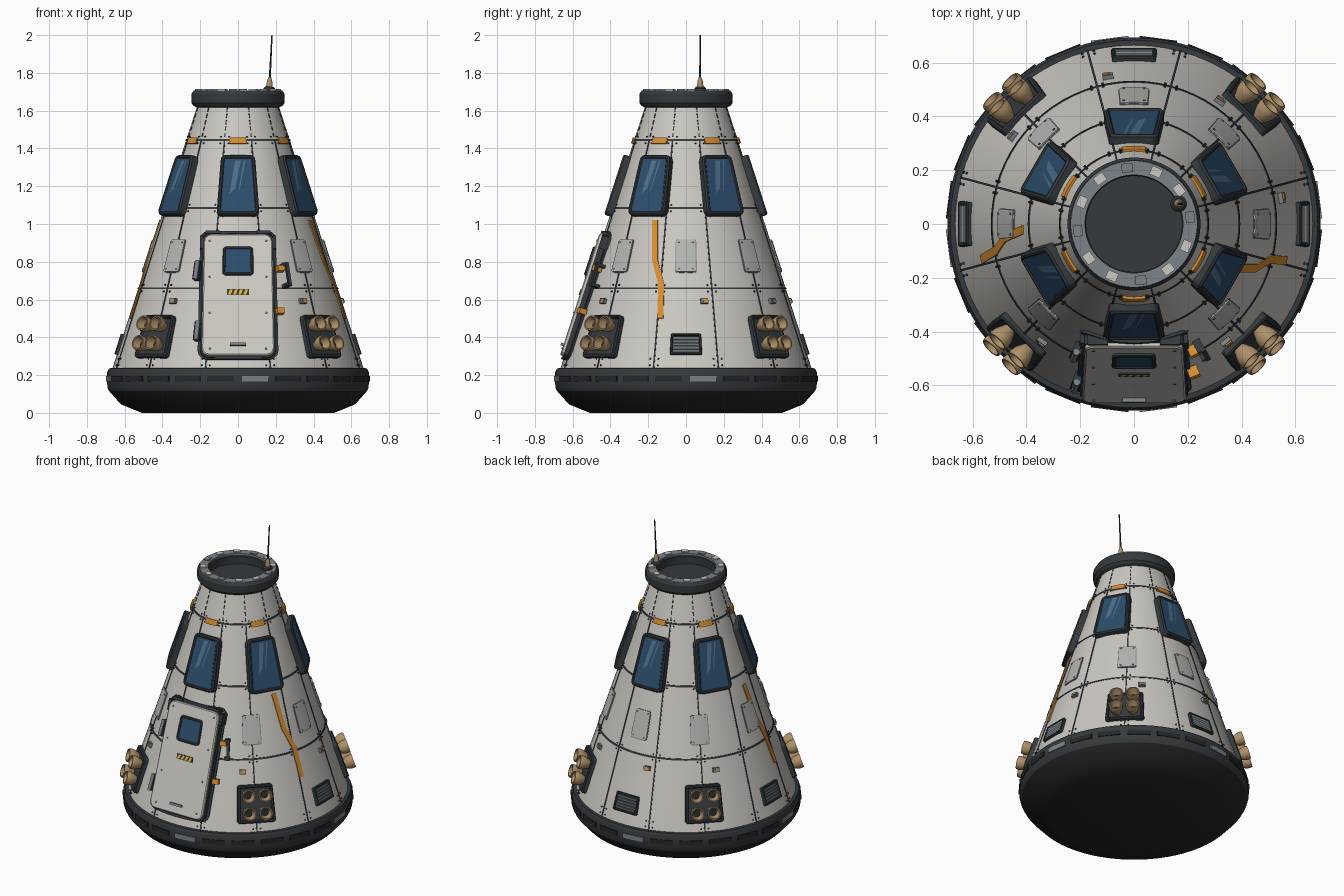
import bpy, bmesh
from math import sin, cos, radians, degrees, asin, pi
from mathutils import Vector, Matrix

if "Cube" in bpy.data.objects:
    bpy.data.objects.remove(bpy.data.objects["Cube"])

SL = 0.323                      # hull slope: radius lost per unit of height
K = (1 + SL * SL) ** 0.5
def rad_at(z): return 0.665 - (z - 0.235) * SL

def mat(name, r, g, b):
    m = bpy.data.materials.new(name)
    m.diffuse_color = (r, g, b, 1)
    m.use_nodes = True
    m.node_tree.nodes["Principled BSDF"].inputs["Base Color"].default_value = m.diffuse_color
    return m
WHITE = mat("hull_white", .60, .58, .54)
PANEL = mat("panel_grey", .46, .46, .44)
STEEL = mat("steel", .20, .23, .25)
DARK = mat("dark_trim", .035, .042, .047)
BLACK = mat("heat_shield", .018, .02, .022)
GLASS = mat("glass", .025, .075, .15)
SHINE = mat("glass_shine", .08, .16, .26)
ORANGE = mat("orange", .68, .27, .03)
YELLOW = mat("yellow", .75, .48, .04)
TAN = mat("tan", .42, .28, .14)

def make(name, verts, faces, m, smooth=False):
    me = bpy.data.meshes.new(name)
    me.from_pydata([tuple(v) for v in verts], [], faces)
    bm = bmesh.new(); bm.from_mesh(me)
    bmesh.ops.remove_doubles(bm, verts=bm.verts, dist=1e-5)
    bmesh.ops.recalc_face_normals(bm, faces=bm.faces)
    bm.to_mesh(me); bm.free()
    me.materials.append(m)
    ob = bpy.data.objects.new(name, me)
    bpy.context.collection.objects.link(ob)
    if smooth:
        bpy.ops.object.select_all(action='DESELECT')
        ob.select_set(True); bpy.context.view_layer.objects.active = ob
        bpy.ops.object.shade_smooth_by_angle(angle=radians(28))
    return ob

def frame(deg, z):
    """Matrix on the hull: x to the right, y up the slope, z outwards."""
    a = radians(deg); c, s = cos(a), sin(a); r = rad_at(z)
    return Matrix(((-s, -SL * c / K, c / K, r * c), (c, -SL * s / K, s / K, r * s),
                   (0, 1 / K, SL / K, z), (0, 0, 0, 1)))

def wrap(deg, z, u, v, h):
    """Point wrapped round the hull, h above the surface."""
    z2 = z + v / K
    return frame(deg + degrees(u / rad_at(z2)), z2) @ Vector((0, 0, h))

def bridge(rows, n, closed=True):
    return [(i * n + j, i * n + (j + 1) % n, (i + 1) * n + (j + 1) % n, (i + 1) * n + j)
            for i in range(rows - 1) for j in range(n if closed else n - 1)]

def lathe(name, prof, m, n=72, M=Matrix()):
    vs = [M @ Vector((r * cos(2 * pi * j / n), r * sin(2 * pi * j / n), z)) for r, z in prof for j in range(n)]
    return make(name, vs, bridge(len(prof), n), m, True)

def box(name, M, c, s, m):
    vs = [M @ Vector((c[0] + x * s[0] / 2, c[1] + y * s[1] / 2, c[2] + z * s[2] / 2))
          for z in (-1, 1) for x, y in ((-1, -1), (1, -1), (1, 1), (-1, 1))]
    return make(name, vs, bridge(2, 4) + [(0, 1, 2, 3), (4, 5, 6, 7)], m)

def outline(wb, wt, h, r, inset):
    """Rounded trapezoid with half widths wb (bottom) and wt (top)."""
    wb, wt, h, r = wb - inset, wt - inset, h / 2 - inset, max(r - inset, .002)
    pts = []
    for x, y, a0 in ((wb - r, -h + r, -90), (wt - r, h - r, 0), (-wt + r, h - r, 90), (-wb + r, -h + r, 180)):
        pts += [Vector((x + r * cos(radians(a0 + t)), y + r * sin(radians(a0 + t)))) for t in (0, 30, 60, 90)]
    out = []
    for i, p in enumerate(pts):          # split the long edges so they can bend
        q = pts[(i + 1) % len(pts)]
        k = 6 if i % 4 == 3 else 1
        out += [p.lerp(q, t / k) for t in range(k)]
    return out

def plate(name, deg, z, shape, layers, m, curved=False, off=(0, 0), cap=True):
    M = frame(deg, z)
    loops = [([p + Vector(off) for p in outline(*shape, i)], h) for i, h in layers]
    if curved and cap:
        l, h = loops[-1]
        loops += [([Vector(off) + (p - Vector(off)) * s for p in l], h) for s in (.66, .33)]
    n = len(loops[0][0])
    vs = [wrap(deg, z, p.x, p.y, h) if curved else M @ Vector((p.x, p.y, h)) for l, h in loops for p in l]
    fs = bridge(len(loops), n)
    if cap:
        fs.append(tuple(range(len(vs) - n, len(vs))))
    return make(name, vs, fs, m)

def strip(name, pts, w, h, m):
    """Thin raised band through (degrees, z) points on the hull."""
    vs = [wrap(a, z, u, 0, hh) for a, z in pts
          for u, hh in ((-w / 2, -.01), (-w / 2, h), (w / 2, h), (w / 2, -.01))]
    n = len(vs)
    return make(name, vs, bridge(len(pts), 4) + [(0, 1, 2, 3), (n - 4, n - 3, n - 2, n - 1)], m)

# Hull, heat shield and docking collar
lathe("hull_cone", [(rad_at(z), z) for z in (.2, .66, 1.085, 1.445, 1.64)], WHITE)
lathe("heat_shield", [(0, 0), (.508, 0), (.62, .045), (.682, .115)], BLACK)
lathe("base_band", [(.682, .115), (.692, .135), (.693, .215), (.683, .236), (.64, .238)], DARK)
for k in range(24):
    box("band_tile", Matrix.Rotation(radians(15 * k + 7.5), 4, 'Z'), (.691, 0, .18), (.01, .14, .03), STEEL if k % 6 == 0 else BLACK)
lathe("docking_collar", [(.2, 1.61), (.235, 1.625), (.247, 1.64), (.247, 1.688), (.236, 1.704), (.19, 1.704),
                         (.178, 1.69), (.178, 1.64), (0, 1.64)], DARK)
lathe("collar_ring", [(.182, 1.695), (.182, 1.708), (.234, 1.708), (.236, 1.695)], STEEL)
for k in range(12):
    box("collar_tab", Matrix.Rotation(radians(30 * k + 7), 4, 'Z'), (.21, 0, 1.708), (.034, .042, .012), STEEL if k % 3 == 0 else WHITE)

# Panel seams and rivets
for z in (.66, 1.085, 1.445):
    lathe("ring_seam", [(rad_at(z + d) + h, z + d) for d, h in ((-.005, -.005), (-.005, .003), (.005, .003), (.005, -.005))], DARK)
rv, rf = [], []
for k in range(12):
    a = 15 + 30 * k
    strip("long_seam", [(a, .235), (a, 1.445)], .008, .003, DARK)
    for d in range(5):
        strip("dashed_seam", [(a, 1.46 + d * .034), (a, 1.482 + d * .034)], .006, .003, DARK)
    for z in (.27, .66, 1.085, 1.445):
        for u, v in ((-.022, -.018), (.022, -.018), (-.022, .018), (.022, .018)):
            b = len(rv)
            for s, h in ((.0055, -.002), (.004, .005)):
                rv += [wrap(a, z, u + s * cos(t * pi / 3), v + s * sin(t * pi / 3), h) for t in range(6)]
            rf += [tuple(i + b for i in f) for f in bridge(2, 6)] + [tuple(range(b + 6, b + 12))]
make("rivets", rv, rf, DARK)

# Six windows with an orange marker above each
for k in range(6):
    a = -90 + 60 * k
    sh = (.112, .092, .335, .03)
    plate("window_frame", a, 1.2, sh, [(0, -.04), (0, .022), (.007, .03), (.015, .03), (.021, .022)], DARK)
    plate("window_glass", a, 1.2, sh, [(.018, .01), (.02, .025)], GLASS)
    M = frame(a, 1.2)
    for x, w in ((-.045, .03), (.0, .01)):
        make("window_shine", [M @ Vector((p, q, .0262)) for p, q in ((x, -.05), (x + w, -.02), (x + w + .03, .135), (x + .03, .135))],
             [(0, 1, 2, 3)], SHINE)
    plate("orange_marker", a, 1.44, (.045, .042, .034, .004), [(0, -.01), (0, .009), (.003, .011)], ORANGE, True)

# Service panels all round except behind the hatch
for a in (-45, 0, 45, 90, 135, 180, 225):
    plate("panel_edge", a, .83, (.058, .054, .185, .012), [(0, -.01), (0, .004)], STEEL, True)
    plate("service_panel", a, .83, (.055, .051, .179, .012), [(0, 0), (0, .008), (.004, .01)], PANEL, True)
    for u in (-.038, .038):
        for v in (-.074, .074):
            lathe("panel_bolt", [(.005, .008), (.005, .013), (0, .013)], STEEL, 6, frame(a, .83) @ Matrix.Translation((u, v, -.001)))

# Louvred vents
for a in (0, 90, 180):
    plate("vent_frame", a, .362, (.085, .08, .115, .008), [(0, -.03), (0, .01), (.004, .014), (.01, .014), (.012, .004)], DARK)
    for i in range(5):
        box("vent_slat", frame(a, .362) @ Matrix.Translation((0, -.036 + i * .018, .008)) @ Matrix.Rotation(.5, 4, 'X'),
            (0, 0, 0), (.138, .012, .004), STEEL)

# Thruster pods: dark tray with four bell nozzles
for a in (45, 135, 225, 315):
    plate("thruster_tray", a, .402, (.118, .108, .235, .018), [(0, -.04), (0, .014), (.006, .02), (.014, .02), (.02, .01)], DARK)
    for u in (-.05, .05):
        for v in (-.054, .054):
            M = frame(a, .402) @ Matrix.Translation((u, v, .008))
            lathe("thruster_nozzle", [(.024, 0), (.03, .014), (.04, .035), (.043, .055), (.041, .07), (.034, .07),
                                      (.03, .045), (.02, .025)], TAN, 20, M)
            lathe("nozzle_throat", [(.021, .027), (0, .027)], BLACK, 20, M)

# Orange side stripes and small brackets
strip("orange_stripe_right", [(-23.5, 1.02), (-20, .81), (-14.5, .68), (-13.5, .5)], .032, .006, ORANGE)
strip("orange_stripe_left", [(183, 1.02), (186, .81), (191, .68), (193, .5)], .032, .006, ORANGE)
for i, a in enumerate((-52, -128, 10, 55, 100, 144)):
    M = frame(a, .59)
    box("small_bracket", M, (0, 0, .006), (.04, .028, .02), STEEL)
    box("bracket_clip", M, (.005, 0, .014), (.026, .018, .014), TAN if i % 2 else ORANGE)

# Hatch: wrapped rim, dark seal and flat white door
F = -90
H = frame(F, .62)
plate("hatch_rim", F, .62, (.214, .202, .712, .045), [(0, -.02), (0, .012), (.014, .012), (.014, -.02)], DARK, True, cap=False)
plate("hatch_seal", F, .62, (.2, .19, .69, .045), [(0, -.07), (0, .006)], DARK)
plate("hatch_door", F, .62, (.193, .182, .676, .042), [(0, -.045), (0, .018), (.006, .023)], WHITE)
plate("hatch_window_frame", F, .62, (.083, .08, .16, .02), [(0, 0), (0, .03), (.005, .034), (.012, .034), (.016, .027)], DARK, off=(0, .185))
plate("hatch_window_glass", F, .62, (.083, .08, .16, .02), [(.012, .02), (.014, .029)], GLASS, off=(0, .185))
box("hazard_label", H, (0, .012, .024), (.115, .032, .008), DARK)
for i in range(4):
    x = -.047 + i * .027
    make("hazard_bar", [H @ Vector((x + p, .012 + q, .029)) for p, q in ((-.006, -.013), (.009, -.013), (.019, .013), (.004, .013))],
         [(0, 1, 2, 3)], YELLOW)
box("hatch_step", H, (0, -.28, .03), (.085, .014, .016), STEEL)
for u in (-.15, .15):
    for v in (-.3, -.1, .1, .3):
        lathe("hatch_bolt", [(.006, .02), (.006, .027), (0, .027)], STEEL, 6, H @ Matrix.Translation((u, v, 0)))
for s in (-1, 1):                     # corner guards
    box("corner_guard", H, (s * .135, .349, -.008), (.075, .016, .05), DARK)
    box("corner_guard_side", H, (s * .192, .3, -.02), (.016, .07, .05), DARK)
for z in (.745, .425):                # hinges
    M = frame(F - degrees(asin(.205 / rad_at(z))), z)
    box("hinge", M, (0, 0, .015), (.035, .1, .05), DARK)
    lathe("hinge_pin", [(0, -.052), (.012, -.052), (.012, .052), (0, .052)], STEEL, 12,
          M @ Matrix.Translation((0, 0, .04)) @ Matrix.Rotation(pi / 2, 4, 'X'))
for z in (.755, .53):                 # latches
    M = frame(F + degrees(asin(.212 / rad_at(z))), z)
    box("latch", M, (0, 0, .025), (.04, .03, .04), ORANGE)
M = frame(F + degrees(asin(.245 / rad_at(.72))), .72)
box("grab_handle", M, (0, 0, .045), (.018, .13, .016), DARK)
for v in (-.055, .055):
    box("handle_post", M, (-.008, v, .02), (.03, .018, .055), DARK)

# Antenna on the collar
A = Matrix.Translation((.165, .075, 1.705)) @ Matrix.Rotation(.05, 4, 'Y')
lathe("antenna_base", [(0, 0), (.03, 0), (.03, .014), (.022, .022), (0, .022)], DARK, 20, A)
lathe("antenna_cone", [(.018, .018), (.014, .05), (.008, .07), (0, .07)], TAN, 16, A)
lathe("antenna_rod", [(.0055, .06), (.0035, .295), (0, .2953)], DARK, 8, A)
